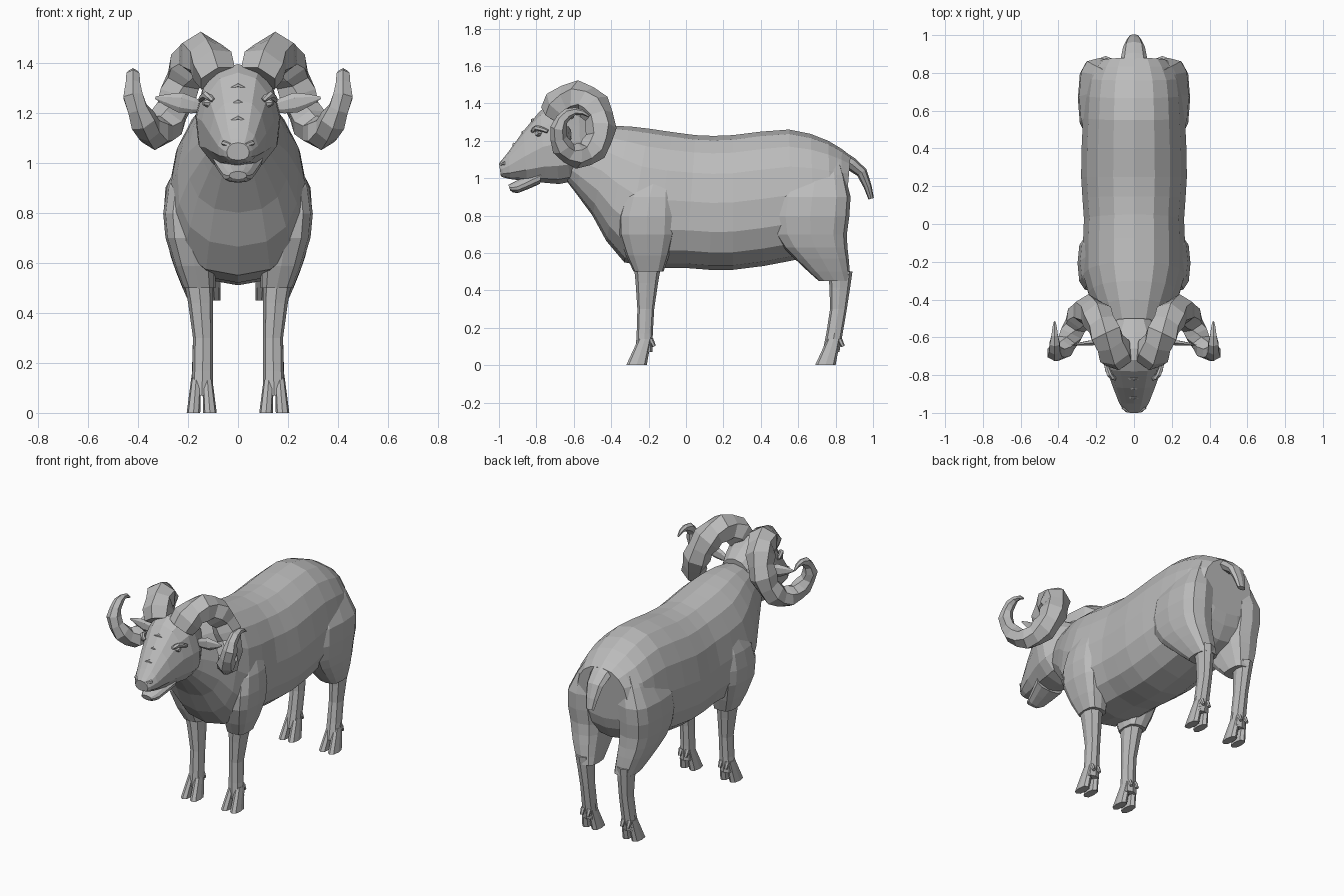
import bpy, bmesh, math
from mathutils import Vector

if "Cube" in bpy.data.objects:
    bpy.data.objects.remove(bpy.data.objects["Cube"], do_unlink=True)

material = bpy.data.materials.new("plain grey")
material.use_nodes = True
material.diffuse_color = (.5, .5, .5, 1)
shader = material.node_tree.nodes["Principled BSDF"]
shader.inputs["Base Color"].default_value = material.diffuse_color

ACROSS = Vector((1, 0, 0))
ALONG = Vector((0, 1, 0))


def refine(keys):
    """Insert one smoothly interpolated row between each pair of key rows."""
    rows = [Vector(key) for key in keys]
    last = len(rows) - 1
    result = []
    for index in range(last):
        before, start = rows[max(index - 1, 0)], rows[index]
        end, after = rows[index + 1], rows[min(index + 2, last)]
        middle = (start + end) / 2
        result += [start, middle + (start + end - before - after) / 16]
    return result + [rows[last]]


def superellipse(angle, power):
    """Point on a rounded square of unit half size."""
    cosine, sine = math.cos(angle), math.sin(angle)
    return (math.copysign(abs(cosine) ** (2 / power), cosine),
            math.copysign(abs(sine) ** (2 / power), sine))


def loft(name, rings, sides, power, side, sag=0):
    """Skin rings given as (centre, half axis, half axis); sag widens the lower half."""
    bm = bmesh.new()
    loops = []
    for centre, wide, tall in rings:
        loop = []
        for step in range(sides):
            u, v = superellipse(math.tau * step / sides, power)
            point = centre + wide * u * (1 - sag * v) + tall * v
            point.x *= side
            loop.append(bm.verts.new(point))
        loops.append(loop)
    for lower, upper in zip(loops, loops[1:]):
        for step in range(sides):
            previous = step - 1
            bm.faces.new((lower[previous], lower[step], upper[step], upper[previous]))
    bm.faces.new(loops[0])
    bm.faces.new(loops[-1])
    bmesh.ops.recalc_face_normals(bm, faces=bm.faces)
    mesh = bpy.data.meshes.new(name)
    bm.to_mesh(mesh)
    bm.free()
    mesh.materials.append(material)
    bpy.context.collection.objects.link(bpy.data.objects.new(name, mesh))


def trunk(name, keys, sides=12):
    """Symmetric form; keys hold top y, top z, bottom y, bottom z, half width."""
    rings = []
    for top_y, top_z, bottom_y, bottom_z, width in refine(keys):
        top, bottom = Vector((0, top_y, top_z)), Vector((0, bottom_y, bottom_z))
        rings.append(((top + bottom) / 2, ACROSS * width, (top - bottom) / 2))
    loft(name, rings, sides, 2.3, 1, sag=.1)


def column(name, keys, inner, side, sides=12, power=2.5):
    """Upright form; keys hold height, front y, back y, outer x."""
    rings = []
    for height, front, back, outer in refine(keys):
        centre = Vector(((inner + outer) / 2, (front + back) / 2, height))
        rings.append((centre, ACROSS * (outer - inner) / 2, ALONG * (back - front) / 2))
    loft(name, rings, sides, power, side)


def sweep(name, path, side=1, flat=1, reference=ACROSS, sides=6):
    """Tapered tube; path holds x, y, z, radius."""
    points = [Vector(row[:3]) for row in path]
    rings = []
    for index, row in enumerate(path):
        ahead = points[min(index + 1, len(points) - 1)]
        tangent = (ahead - points[max(index - 1, 0)]).normalized()
        wide = tangent.cross(reference).normalized()
        rings.append((points[index], wide * row[3], tangent.cross(wide) * row[3] * flat))
    loft(name, rings, sides, 2, side)


def horn_path(count=21):
    """Coil that leans outward, tightens and tapers, with alternating ridges."""
    path = []
    for index in range(count):
        t = index / (count - 1)
        angle = math.radians(155 - 445 * t)
        coil = 1 - .6 * t ** 4
        ridge = 1.07 if index % 2 else .92
        path.append((min(.08 + .46 * t, .42),
                     -.585 + .13 * coil * math.cos(angle) + .05 * t ** 6,
                     1.27 + .16 * coil * math.sin(angle),
                     .085 * ridge * (1 - t * t) + .005))
    return path


# Body, head, jaw and tail
trunk("body", [(-.65, 1.25, -.65, 1, .1), (-.4, 1.28, -.5, .8, .2),
               (-.2, 1.265, -.33, .55, .27), (.05, 1.23, 0, .52, .265),
               (.25, 1.23, .25, .51, .28), (.55, 1.26, .57, .56, .27),
               (.76, 1.2, .78, .63, .25), (.88, 1.12, .85, .78, .18)], sides=16)
trunk("head", [(-1, 1.08, -.99, 1.01, .045), (-.95, 1.14, -.94, .995, .08),
               (-.78, 1.36, -.75, .975, .145), (-.66, 1.39, -.62, .98, .17),
               (-.5, 1.3, -.52, 1.1, .1)])
trunk("lower_jaw", [(-.95, .965, -.94, .935, .035), (-.9, .99, -.9, .92, .06),
                    (-.77, 1.06, -.78, .97, .1)])
sweep("tail", refine([(0, .84, 1.1, .04), (0, .94, 1.03, .03), (0, .99, .89, .015)]),
      flat=1.9, sides=8)

# Folded skin across the nose bridge
for fold in range(3):
    y, z = -.92 + fold * .05, 1.18 + fold * .065
    ends = [(x, y + .01, z - .025, .004) for x in (-.06, .06)]
    sweep("nose_wrinkle", [ends[0], (0, y, z, .01), ends[1]], reference=ALONG)

for word, side in (("left", 1), ("right", -1)):
    # Horn, ear and face details
    sweep(word + "_horn", horn_path(), side)
    sweep(word + "_ear", refine([(.14, -.62, 1.22, .02), (.23, -.63, 1.24, .04),
                                 (.33, -.64, 1.26, .005)]), side, flat=.4, reference=ALONG)
    sweep(word + "_eye", [(.1, -.78, 1.24, .03), (.14, -.8, 1.24, .01)],
          side, reference=ALONG, sides=8)
    sweep(word + "_brow", refine([(.1, -.82, 1.25, .01), (.13, -.8, 1.27, .015),
                                  (.15, -.74, 1.25, .01)]), side)
    sweep(word + "_nostril", [(.03, -.99, 1.07, .01), (.06, -.97, 1.08, .01)],
          side, reference=ALONG)

    # Shoulder, thigh and lower legs
    column(word + "_shoulder", [(1.16, -.15, -.08, .17), (.9, -.33, -.06, .285),
                                (.7, -.36, -.06, .29), (.5, -.28, -.12, .22)],
           .09, side, power=3)
    column(word + "_thigh", [(1.11, .6, .82, .17), (.9, .47, .88, .29), (.7, .47, .86, .285),
                             (.57, .58, .87, .25), (.45, .71, .88, .2)], .07, side, power=3)
    column(word + "_front_leg", [(.55, -.28, -.13, .22), (.3, -.26, -.17, .18),
                                 (.07, -.27, -.18, .19)], .1, side, sides=8)
    column(word + "_hind_leg", [(.5, .76, .89, .2), (.3, .77, .86, .18),
                                (.07, .73, .82, .19)], .1, side, sides=8)

    # Cloven hooves, splayed apart, with dewclaws behind
    for leg, toe_y in (("front", -.32), ("hind", .69)):
        for toe, splay in (("inner", -1), ("outer", 1)):
            name = f"{word}_{leg}_{toe}"
            ankle = Vector((.145 + splay * .022, toe_y + .1, .14))
            ground = Vector((.145 + splay * .033, toe_y + .055, 0))
            loft(name + "_hoof", [(ankle, ACROSS * .02, ALONG * .035),
                                  (ground, ACROSS * .027, ALONG * .055)], 8, 2.5, side)
            sweep(name + "_dewclaw", [(ankle.x, toe_y + .13, .14, .015),
                                      (ankle.x, toe_y + .15, .1, .01)], side)
